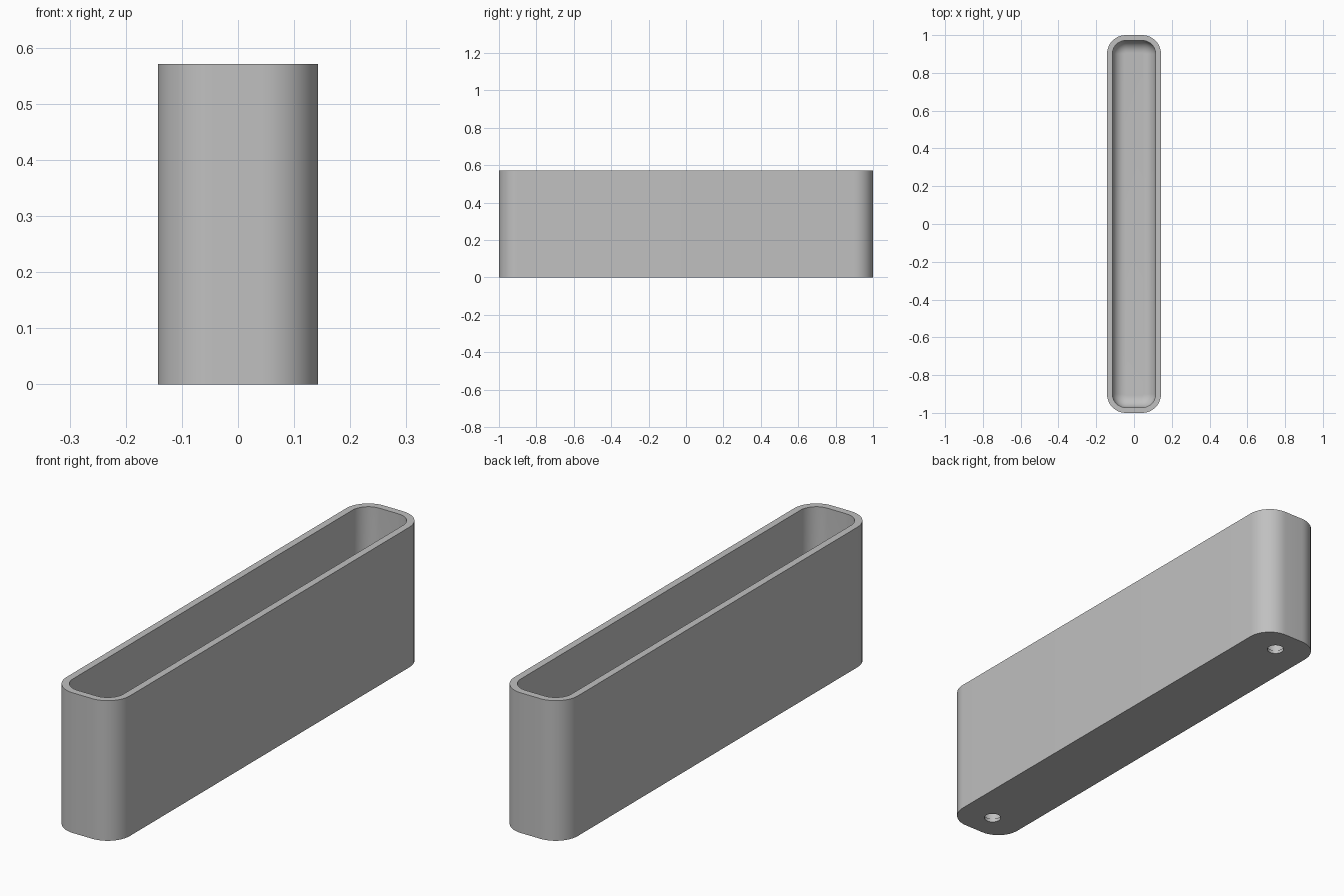
import bpy
import bmesh
from math import sin, cos, pi

cube = bpy.data.objects.get("Cube")
if cube:
    bpy.data.objects.remove(cube, do_unlink=True)

LENGTH, WIDTH, HEIGHT = 2.0, 0.286, 0.571
CORNER, WALL, FLOOR, FILLET = 0.1, 0.0286, 0.057, 0.065
CORNER_STEPS, FILLET_STEPS = 12, 10

grey = bpy.data.materials.new("plain grey")
grey.use_nodes = True
colour = (0.53, 0.53, 0.53, 1)
grey.diffuse_color = colour
grey.node_tree.nodes["Principled BSDF"].inputs["Base Color"].default_value = colour


def rounded_ring(bm, inset, z):
    """Rounded rectangle of vertices, shrunk evenly by inset."""
    radius = CORNER - inset
    cx, cy = WIDTH / 2 - CORNER, LENGTH / 2 - CORNER
    ring = []
    for q, (sx, sy) in enumerate([(1, 1), (-1, 1), (-1, -1), (1, -1)]):
        for i in range(CORNER_STEPS + 1):
            a = (q + i / CORNER_STEPS) * pi / 2
            ring.append(bm.verts.new((sx * cx + radius * cos(a),
                                      sy * cy + radius * sin(a), z)))
    return ring


# Tray section: outer wall, rim, inner wall, then the rounded floor edge
section = [(0, 0), (0, HEIGHT), (WALL, HEIGHT)]
for i in range(FILLET_STEPS + 1):
    a = i / FILLET_STEPS * pi / 2
    section.append((WALL + FILLET * (1 - cos(a)),
                    FLOOR + FILLET * (1 - sin(a))))

bm = bmesh.new()
rings = [rounded_ring(bm, inset, z) for inset, z in section]
for lower, upper in zip(rings, rings[1:]):
    for i in range(len(lower)):
        j = (i + 1) % len(lower)
        bm.faces.new((lower[i], lower[j], upper[j], upper[i]))
bm.faces.new(list(reversed(rings[0])))
bm.faces.new(rings[-1])
bmesh.ops.recalc_face_normals(bm, faces=bm.faces)
mesh = bpy.data.meshes.new("tray")
bm.to_mesh(mesh)
bm.free()
mesh.materials.append(grey)
tray = bpy.data.objects.new("tray", mesh)
bpy.context.collection.objects.link(tray)


def drill(name, y, radius, bottom, top):
    """Cut a round hole into the underside of the tray."""
    bpy.ops.mesh.primitive_cylinder_add(vertices=32, radius=radius, depth=top - bottom,
                                        location=(0, y, (top + bottom) / 2))
    cutter = bpy.context.object
    cutter.name = name
    cutter.hide_render = True
    cutter.data.materials.append(grey)
    cut = tray.modifiers.new(name, "BOOLEAN")
    cut.operation = "DIFFERENCE"
    cut.solver = "EXACT"
    cut.object = cutter
    bpy.ops.object.select_all(action="DESELECT")
    tray.select_set(True)
    bpy.context.view_layer.objects.active = tray
    bpy.ops.object.modifier_apply(modifier=name)
    bpy.data.objects.remove(cutter, do_unlink=True)


# Blind holes near both ends, each with a slightly wider pocket above
for side in (-1, 1):
    drill("hole", side * 0.885, 0.033, -0.02, 0.02)
    drill("pocket", side * 0.885, 0.038, 0.014, 0.042)

bpy.ops.object.shade_smooth_by_angle(angle=pi / 6)
